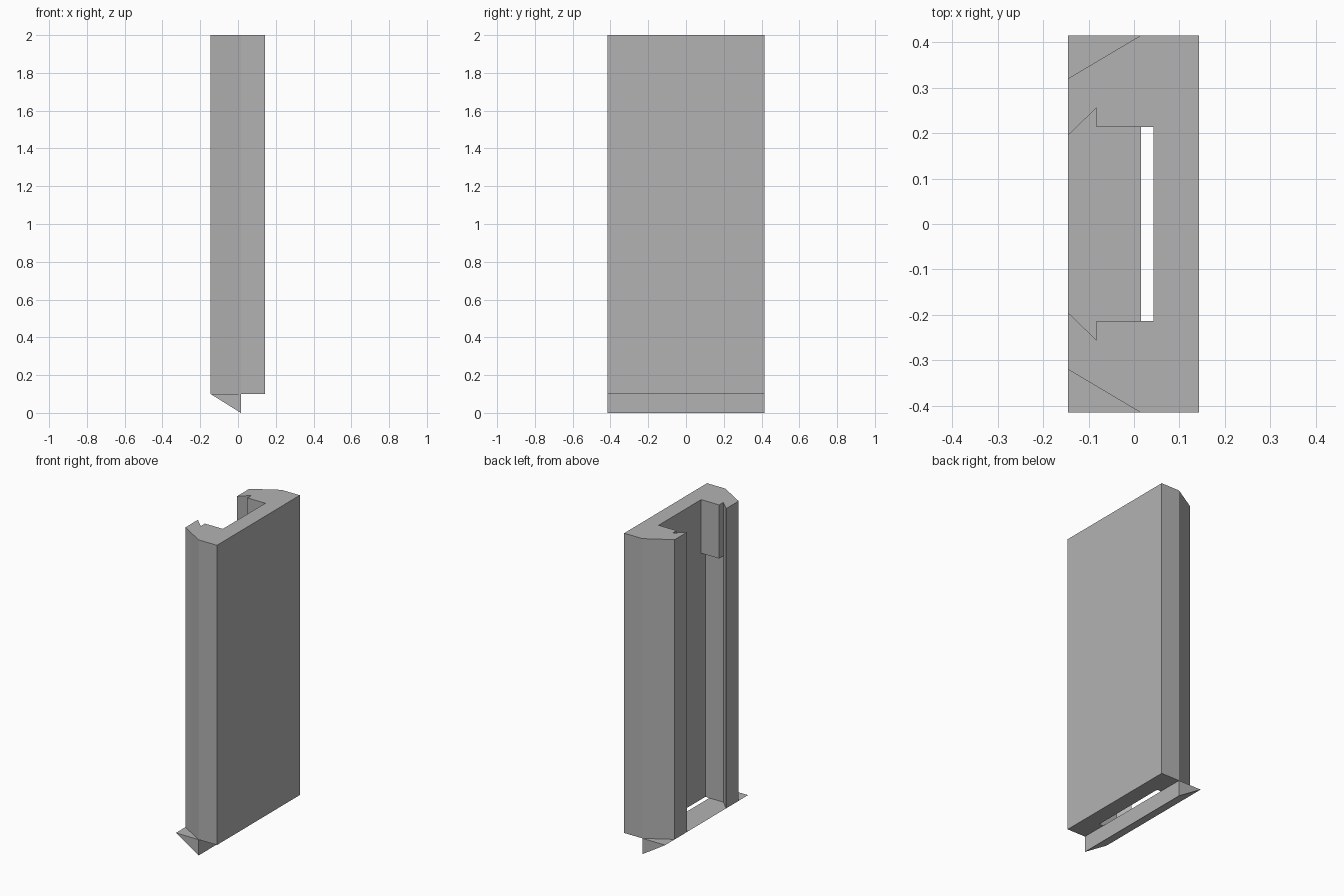
import bpy
import bmesh

cube = bpy.data.objects.get("Cube")
if cube:
    bpy.data.objects.remove(cube, do_unlink=True)

grey = bpy.data.materials.new("plain grey")
grey.use_nodes = True
colour = (0.45, 0.45, 0.45, 1)
grey.diffuse_color = colour
grey.node_tree.nodes["Principled BSDF"].inputs["Base Color"].default_value = colour


def extrude(name, points, direction):
    """Sweep a flat outline along a direction into a closed solid."""
    bm = bmesh.new()
    face = bm.faces.new([bm.verts.new(p) for p in points])
    result = bmesh.ops.extrude_face_region(bm, geom=[face], use_keep_orig=True)
    moved = [g for g in result["geom"] if isinstance(g, bmesh.types.BMVert)]
    bmesh.ops.translate(bm, verts=moved, vec=direction)
    bmesh.ops.recalc_face_normals(bm, faces=bm.faces)
    mesh = bpy.data.meshes.new(name)
    bm.to_mesh(mesh)
    bm.free()
    mesh.materials.append(grey)
    obj = bpy.data.objects.new(name, mesh)
    bpy.context.collection.objects.link(obj)
    return obj


BASE, TOP, BLOCK_BASE = 0.1, 2.0, 1.66
FRONT, BACK, HALF = -0.145, 0.143, 0.415
LIP, WEB, FLAP = -0.083, 0.043, 0.015
WIDE, NARROW = 0.255, 0.213


def channel(name, inner, low, high):
    """C-shaped channel slice with lipped, chamfered legs."""
    half = [(BACK, HALF), (FLAP, HALF), (FRONT, 0.32), (FRONT, 0.195), (LIP, WIDE)]
    if inner < WIDE:
        half.append((LIP, inner))
    half.append((WEB, inner))
    outline = half + [(x, -y) for x, y in reversed(half)]
    return extrude(name, [(x, y, low) for x, y in outline], (0, 0, high - low))


# Main channel, with a narrower mouth at the top
channel("channel_body", WIDE, BASE, TOP)

# Stop blocks inside the upper ends of both legs
for side, sign in (("left", 1), ("right", -1)):
    corners = [(LIP, NARROW), (WEB, NARROW), (WEB, WIDE), (LIP, WIDE)]
    extrude("stop_block_" + side, [(x, sign * y, BLOCK_BASE) for x, y in corners],
            (0, 0, TOP - BLOCK_BASE))

# Wedge-shaped foot closing the open side of the channel
extrude("wedge_foot", [(FRONT, -HALF, BASE), (FLAP, -HALF, BASE), (FLAP, -HALF, 0)],
        (0, 2 * HALF, 0))
